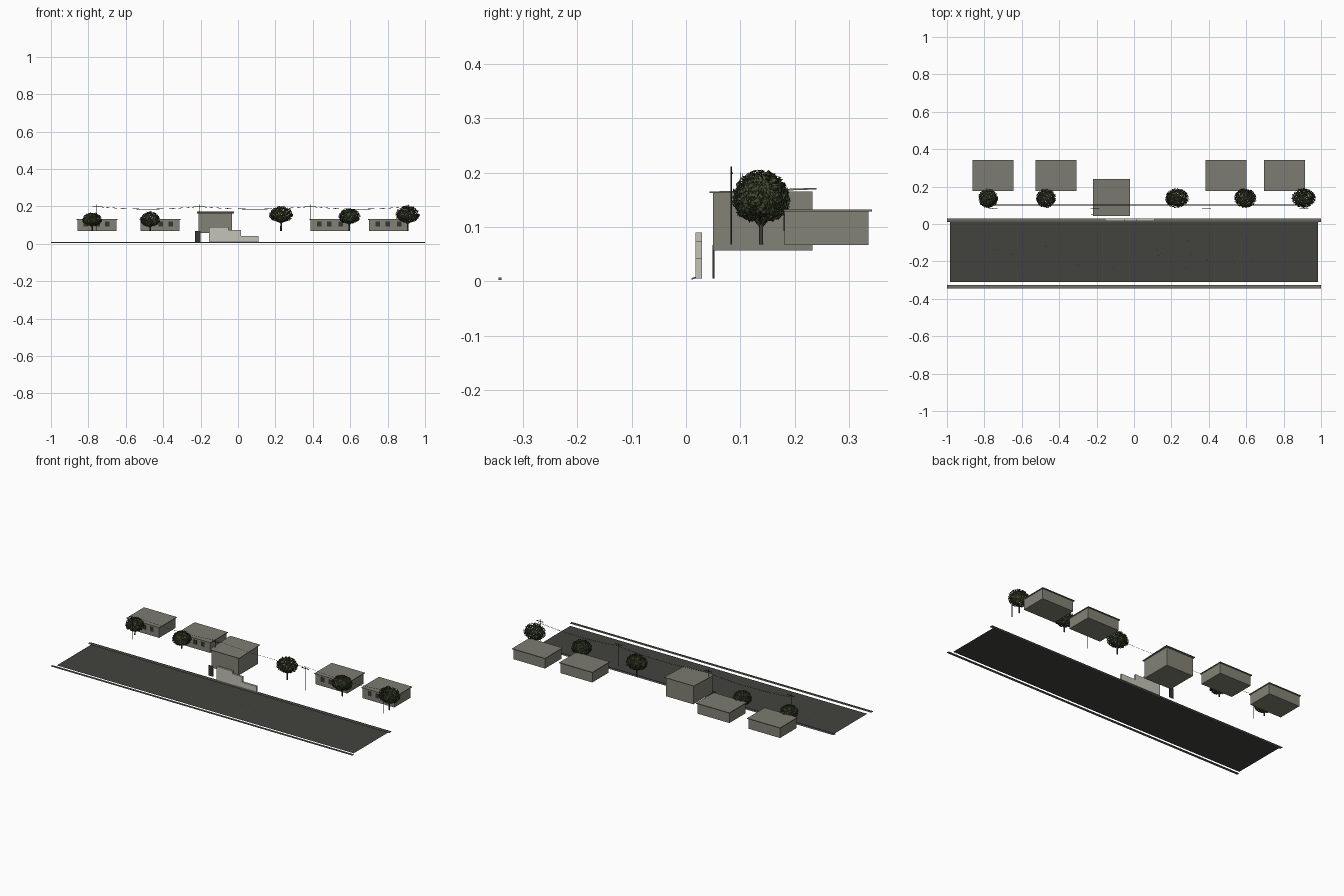
import bpy, bmesh, math, random
from mathutils import Vector

if "Cube" in bpy.data.objects:
    bpy.data.objects.remove(bpy.data.objects["Cube"])

random.seed(7)


def material(name, r, g, b):
    m = bpy.data.materials.new(name)
    m.diffuse_color = (r, g, b, 1)
    m.use_nodes = True
    m.node_tree.nodes["Principled BSDF"].inputs["Base Color"].default_value = m.diffuse_color
    return m


ASPHALT = material("asphalt", 0.055, 0.055, 0.047)
CURB = material("curb grey", 0.16, 0.16, 0.14)
WALL = material("wall grey", 0.23, 0.225, 0.18)
ROOF = material("roof grey", 0.2, 0.2, 0.168)
PALE = material("pale concrete", 0.55, 0.55, 0.48)
DARK = material("dark metal", 0.035, 0.035, 0.03)
BARK = material("bark", 0.05, 0.045, 0.035)
LEAF = material("leaf green", 0.055, 0.068, 0.032)


def finish(name, bm, mat):
    me = bpy.data.meshes.new(name)
    bm.to_mesh(me)
    bm.free()
    me.materials.append(mat)
    ob = bpy.data.objects.new(name, me)
    bpy.context.collection.objects.link(ob)
    return ob


def box(name, mat, x0, x1, y0, y1, z0, z1, rise=0):
    """Axis-aligned box; rise lifts its back edge to make a sloped slab."""
    bm = bmesh.new()
    bmesh.ops.create_cube(bm, size=1)
    for v in bm.verts:
        back = v.co.y > 0
        v.co = Vector((x1 if v.co.x > 0 else x0, y1 if back else y0,
                       (z1 if v.co.z > 0 else z0) + (rise if back else 0)))
    return finish(name, bm, mat)


def sheet(name, mat, x0, x1, y0, y1, z):
    bm = bmesh.new()
    bm.faces.new([bm.verts.new(p) for p in
                  ((x0, y0, z), (x1, y0, z), (x1, y1, z), (x0, y1, z))])
    return finish(name, bm, mat)


def tube(name, mat, points, radii):
    """Poly curve with a round section and one radius per point."""
    cu = bpy.data.curves.new(name, 'CURVE')
    cu.dimensions = '3D'
    cu.bevel_depth = 1
    cu.bevel_resolution = 1
    cu.use_fill_caps = True
    sp = cu.splines.new('POLY')
    sp.points.add(len(points) - 1)
    for p, co, r in zip(sp.points, points, radii):
        p.co = (*co, 1)
        p.radius = r
    cu.materials.append(mat)
    ob = bpy.data.objects.new(name, cu)
    bpy.context.collection.objects.link(ob)
    return ob


# Road, edge strips and curbs
sheet("road", ASPHALT, -0.985, 0.985, -0.31, 0.022, 0.0)
sheet("front_gutter", CURB, -1, 1, -0.342, -0.327, 0.004)
box("front_curb", CURB, -1, 1, -0.344, -0.339, 0.003, 0.007)
sheet("back_gutter", CURB, -1, 1, 0.016, 0.03, 0.005)
box("back_curb", CURB, -1, 1, 0.010, 0.018, 0.003, 0.006, 0.003)

# Small dark patches on the road
bm = bmesh.new()
for i in range(24):
    cx, cy = random.uniform(-0.85, 0.85), random.uniform(-0.25, -0.04)
    s = random.uniform(0.003, 0.006)
    bm.faces.new([bm.verts.new((cx + s * math.cos(a * math.pi / 3),
                                cy + 0.7 * s * math.sin(a * math.pi / 3), 0.001))
                  for a in range(6)])
finish("road_patches", bm, DARK)

# Row of low houses; windows sit nearer the outer or inner end by side
for i, (x0, x1) in enumerate(((-0.863, -0.645), (-0.527, -0.307),
                              (0.382, 0.602), (0.695, 0.915))):
    box(f"house_walls_{i}", WALL, x0 + 0.005, x1 - 0.005, 0.181, 0.335, 0.067, 0.128)
    box(f"house_roof_{i}", ROOF, x0, x1, 0.176, 0.342, 0.128, 0.132)
    for j, off in enumerate((0.053, 0.105, 0.168)):
        c = x1 - off if x0 < 0 else x0 + off
        box(f"house_window_{i}_{j}", DARK, c - 0.012, c + 0.012,
            0.179, 0.183, 0.093, 0.119)

# Taller main house with a roof sloping up to the back
box("main_house_walls", WALL, -0.211, -0.031, 0.05, 0.232, 0.057, 0.165)
box("main_house_roof", ROOF, -0.22, -0.022, 0.043, 0.24, 0.162, 0.165, 0.007)

# Stepped boundary wall from one extruded profile
profile = [(-0.155, 0.005), (0.11, 0.005), (0.11, 0.042), (0.015, 0.042),
           (0.015, 0.074), (-0.05, 0.074), (-0.05, 0.09), (-0.155, 0.09)]
bm = bmesh.new()
face = bm.faces.new([bm.verts.new((x, 0.017, z)) for x, z in profile])
ext = bmesh.ops.extrude_face_region(bm, geom=[face])
bmesh.ops.translate(bm, vec=(0, 0.012, 0),
                    verts=[g for g in ext["geom"] if isinstance(g, bmesh.types.BMVert)])
bmesh.ops.recalc_face_normals(bm, faces=bm.faces)
finish("stepped_wall", bm, PALE)
box("gate", DARK, -0.229, -0.2, 0.049, 0.052, 0.005, 0.067)

# Utility poles, cross arms and sagging wires
pole_x = (-0.755, -0.208, 0.388, 0.91)
for i, x in enumerate(pole_x):
    tube(f"pole_{i}", DARK, [(x, 0.083, 0.068), (x, 0.083, 0.211)], [0.0017, 0.0013])
    box(f"cross_arm_{i}", DARK, x - 0.024, x + 0.024, 0.083, 0.086, 0.197, 0.2)
for k, (y, drop) in enumerate(((0.1, 0.0), (0.103, 0.002))):
    for i in range(3):
        a, b = pole_x[i], pole_x[i + 1]
        pts = [(a + (b - a) * t / 8, y, 0.2 - drop - 0.014 * (1 - (t / 4 - 1) ** 2))
               for t in range(9)]
        tube(f"wire_{k}_{i}", DARK, pts, [0.0005] * 9)


def tree(i, x, rx, z0, z1):
    """Trunk, spreading branches and a domed crown of small leaves."""
    y, ry, cz = 0.138, 0.053, z0 + 0.42 * (z1 - z0)
    tube(f"tree_trunk_{i}", BARK, [(x, y, 0.068), (x, y, z0), (x, y, cz)],
         [0.0045, 0.0038, 0.002])
    for b in range(6):
        a = b * math.pi / 3 + i
        tube(f"tree_branch_{i}_{b}", BARK,
             [(x, y, z0 - 0.008),
              (x + 0.35 * rx * math.cos(a), y + 0.35 * ry * math.sin(a), z0 + 0.012),
              (x + 0.7 * rx * math.cos(a), y + 0.7 * ry * math.sin(a), cz)],
             [0.002, 0.0015, 0.0008])
    bm = bmesh.new()
    for n in range(1300):
        d = Vector([random.gauss(0, 1) for _ in range(3)]).normalized()
        r = random.uniform(0.72, 0.98)
        h = (z1 - cz) if d.z > 0 else (cz - z0)
        c = Vector((x + rx * r * d.x, y + ry * r * d.y, cz + h * r * d.z))
        nrm = (d + Vector([random.uniform(-0.6, 0.6) for _ in range(3)])).normalized()
        u = nrm.orthogonal().normalized()
        w = nrm.cross(u)
        t = random.uniform(0, math.tau)
        u, w = u * math.cos(t) + w * math.sin(t), w * math.cos(t) - u * math.sin(t)
        bm.faces.new([bm.verts.new(c + p) for p in
                      (u * 0.0065, w * 0.0035, -u * 0.0065, -w * 0.0035)])
    finish(f"tree_leaves_{i}", bm, LEAF)


# Street trees
for i, spec in enumerate(((-0.78, 0.053, 0.095, 0.168), (-0.47, 0.054, 0.092, 0.172),
                          (0.23, 0.065, 0.115, 0.202), (0.595, 0.06, 0.107, 0.191),
                          (0.907, 0.065, 0.112, 0.206))):
    tree(i, *spec)
